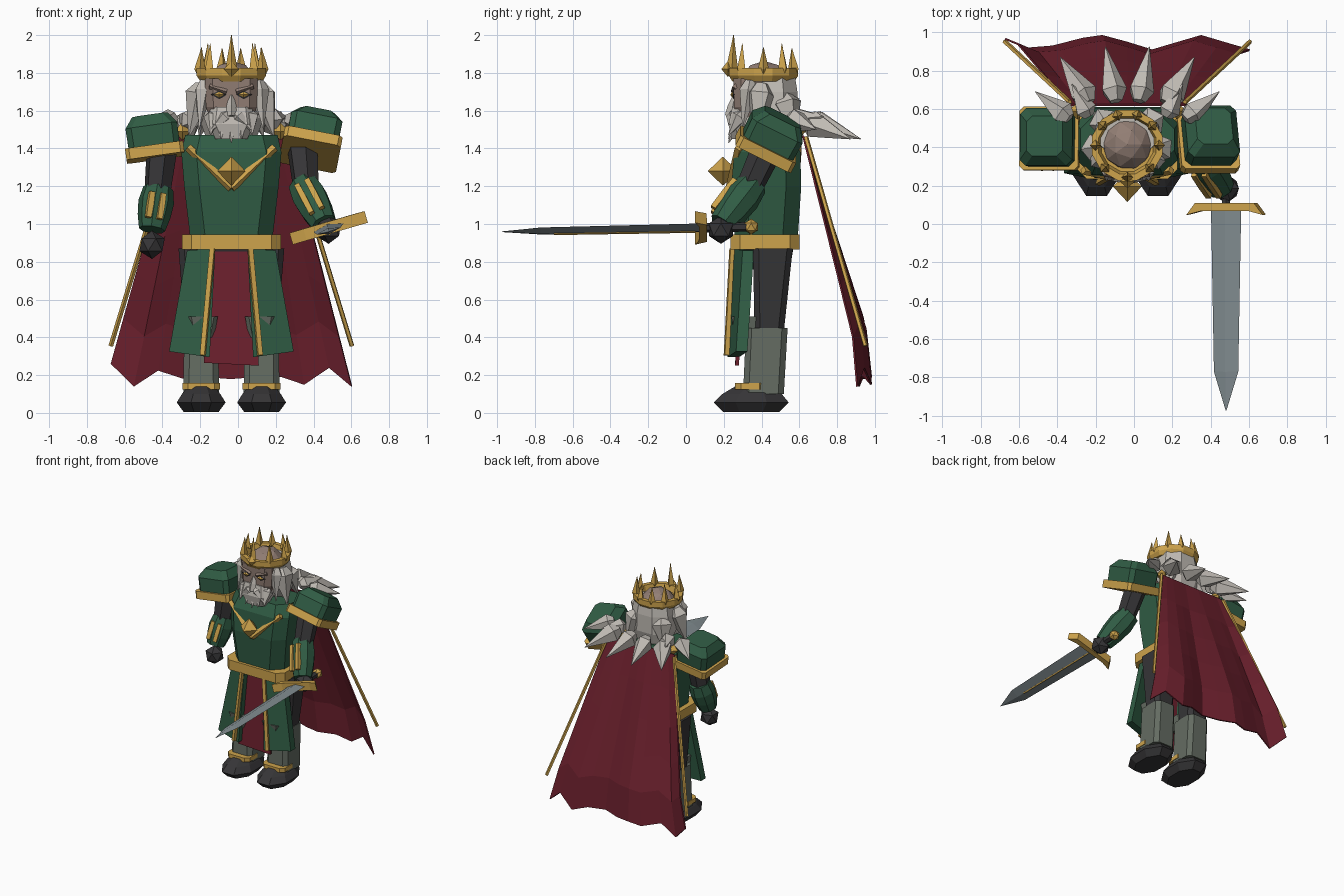
import bpy, bmesh, math
from mathutils import Vector, Matrix

if "Cube" in bpy.data.objects:
    bpy.data.objects.remove(bpy.data.objects["Cube"])

CX = -0.035  # the body's mid-line


def material(name, r, g, b):
    lin = [((c / 255 + 0.055) / 1.055) ** 2.4 for c in (r, g, b)] + [1]
    m = bpy.data.materials.new(name)
    m.use_nodes = True
    m.diffuse_color = lin
    m.node_tree.nodes["Principled BSDF"].inputs["Base Color"].default_value = lin
    return m


GREEN = material("green_armour", 48, 92, 68)
GOLD = material("gold", 205, 163, 76)
RED = material("red_cloth", 108, 32, 45)
DARK = material("dark_leather", 54, 53, 55)
GREY = material("grey_greaves", 100, 108, 98)
PALE = material("pale_hair", 192, 187, 180)
SKIN = material("skin", 146, 126, 116)
STEEL = material("steel", 130, 141, 145)


def add(name, bm, mat, mtx=None):
    if mtx:
        bm.transform(mtx)
    bmesh.ops.recalc_face_normals(bm, faces=bm.faces)
    mesh = bpy.data.meshes.new(name)
    bm.to_mesh(mesh)
    bm.free()
    mesh.materials.append(mat)
    ob = bpy.data.objects.new(name, mesh)
    ob.location.x = CX
    bpy.context.collection.objects.link(ob)
    return ob


def loft(name, rings, mat, n=8, cut=None, mtx=None):
    """Rings of (cx, cy, z, rx, ry): n-gons, or rectangles with cut corners."""
    bm = bmesh.new()
    rows = []
    for cx, cy, z, rx, ry in rings:
        if cut is None:
            pts = [(rx * math.cos(a), ry * math.sin(a)) for a in
                   (math.tau * (i + (0.5 if n != 4 else 0)) / n for i in range(n))]
        else:
            a, b = rx - cut, ry - cut
            pts = [(rx, -b), (rx, b), (a, ry), (-a, ry), (-rx, b), (-rx, -b), (-a, -ry), (a, -ry)]
        rows.append([bm.verts.new((cx + x, cy + y, z)) for x, y in pts])
    for lo, hi in zip(rows, rows[1:]):
        for i in range(len(lo)):
            j = (i + 1) % len(lo)
            bm.faces.new((lo[i], lo[j], hi[j], hi[i]))
    bm.faces.new(rows[0][::-1])
    bm.faces.new(rows[-1])
    return add(name, bm, mat, mtx)


def limb(name, p0, p1, radii, mat, n=6, flat=1.0):
    """Tapered bar from p0 to p1 through evenly spaced radii."""
    p0, p1 = Vector(p0), Vector(p1)
    d = p1 - p0
    k = len(radii) - 1
    rings = [(0, 0, d.length * i / k, r, r * flat) for i, r in enumerate(radii)]
    mtx = Matrix.Translation(p0) @ d.to_track_quat('Z', 'Y').to_matrix().to_4x4()
    return loft(name, rings, mat, n, None, mtx)


def spike(name, p0, p1, r, mat, n=5):
    """Long point with a short blunt root."""
    return limb(name, p0, p1, (r * 0.5, r, r * 0.76, r * 0.52, r * 0.27, 0.002), mat, n)


def gem(name, c, rx, ry, rz, mat):
    x, y, z = c
    e = 0.002
    return loft(name, [(x, y, z - rz, e, e), (x, y, z, rx, ry), (x, y, z + rz, e, e)], mat, 4)


def ball(name, c, r, mat, sub=1):
    bm = bmesh.new()
    bmesh.ops.create_icosphere(bm, subdivisions=sub, radius=r)
    return add(name, bm, mat, Matrix.Translation(c))


def plate(name, quad, depth, mat):
    """Four-cornered slab thickened towards the back."""
    bm = bmesh.new()
    f = bm.faces.new([bm.verts.new(p) for p in quad])
    g = bmesh.ops.extrude_face_region(bm, geom=[f])["geom"]
    bmesh.ops.translate(bm, vec=(0, depth, 0), verts=[v for v in g if isinstance(v, bmesh.types.BMVert)])
    return add(name, bm, mat)


# Torso, hips and belt
loft("torso", [(0, .425, .9, .215, .165), (0, .425, 1.2, .25, .185),
               (0, .43, 1.38, .265, .175), (0, .44, 1.47, .245, .135)], GREEN, cut=.08)
loft("hips", [(0, .44, .76, .2, .11), (0, .43, .88, .22, .14)], DARK, cut=.05)
loft("belt", [(0, .418, .865, .262, .183), (0, .418, .945, .262, .183)], GOLD, cut=.05)
gem("chest_gem", (0, .195, 1.28), .075, .08, .075, GOLD)
plate("front_cloth", [(-.13, .3, .87), (.13, .3, .87), (.145, .26, .25), (-.145, .26, .265)], .02, RED)

# Legs, hip plates, chest trim and cape fittings, on both sides
for s, side in ((1, "left_"), (-1, "right_")):
    x = s * .16
    loft(side + "boot", [(x, .345, .005, .1, .16), (x, .345, .055, .14, .215), (x, .35, .1, .11, .17),
                         (x, .37, .145, .07, .11)], DARK)
    loft(side + "ankle_band", [(x, .34, .125, .1, .08), (x, .34, .158, .1, .08)], GOLD, cut=.03)
    loft(side + "greave", [(x, .41, .1, .095, .108), (x, .428, .45, .09, .11)], GREY, cut=.03)
    loft(side + "knee_guard", [(s * .152, .33, .4, .06, .07), (s * .152, .32, .51, .08, .08)], GREY, cut=.02)
    loft(side + "thigh", [(x, .44, .43, .085, .078), (s * .17, .46, .87, .11, .105)], DARK, cut=.03)
    plate(side + "hip_plate", [(s * .085, .25, .87), (s * .235, .3, .86), (s * .33, .265, .325),
                               (s * .115, .22, .295)], .06, GREEN)
    limb(side + "hip_trim", (s * .1, .245, .87), (s * .152, .215, .305), (.018, .018), GOLD, 4)
    limb(side + "chest_trim", (s * .23, .28, 1.405), (0, .23, 1.19), (.022, .022), GOLD, 4)
    limb(side + "cape_rod", (s * .3, .635, 1.46), (s * .638, .95, .355), (.013, .013), GOLD, 5)
    gem(side + "cape_pin", (s * .26, .59, 1.49), .045, .045, .045, GOLD)
    # Fur collar points fan out behind the shoulders
    for p0, p1, r in (((.06, .64, 1.55), (.115, .925, 1.45), .07),
                      ((.2, .63, 1.55), (.35, .87, 1.45), .075),
                      ((.3, .55, 1.56), (.48, .69, 1.5), .065),
                      ((.2, .56, 1.55), (.29, .73, 1.57), .06)):
        spike(side + "fur_point", (s * p0[0], *p0[1:]), (s * p1[0], *p1[1:]), r, PALE)

# Arms: the left one reaches forward with the sword, the right one hangs
ARMS = {
    "left_": [(.375, .44, 1.42), (.385, .345, 1.2), (.49, .19, 1.0), (.515, .185, .97)],
    "right_": [(-.365, .44, 1.42), (-.39, .42, 1.17), (-.42, .36, .97), (-.42, .345, .89)],
}
for side, pts in ARMS.items():
    sh, el, wr, ha = map(Vector, pts)
    d = (wr - el).normalized()
    limb(side + "upper_arm", sh, el + d * .03, (.085, .078, .07), DARK)
    limb(side + "bracer", el - d * .02, wr, (.08, .095, .088, .07), GREEN, 8)
    ball(side + "fist", ha, .075, DARK)
    out = Vector((0, -1, 0))
    out = (out - d * out.dot(d)).normalized()
    across = d.cross(out)
    for k in (-1, 1):
        off = out * .083 + across * .03 * k
        limb(side + "bracer_stripe", el + d * .03 + off, wr - d * .04 + off, (.02, .022, .02), GOLD, 4)

# Shoulder guards, tilted with each arm
for side, loc, tx, ty in (("left_", (.42, .425, 1.40), -27, 11), ("right_", (-.405, .445, 1.385), -4, -8)):
    mtx = (Matrix.Translation(loc) @ Matrix.Rotation(math.radians(ty), 4, 'Y')
           @ Matrix.Rotation(math.radians(tx), 4, 'X'))
    loft(side + "shoulder_guard", [(0, 0, -.03, .135, .145), (0, 0, .13, .138, .15),
                                   (0, 0, .19, .095, .105)], GREEN, cut=.03, mtx=mtx)
    loft(side + "shoulder_band", [(0, 0, -.035, .155, .165), (0, 0, .025, .155, .165)], GOLD, cut=.02, mtx=mtx)

# Sword: local z runs to the tip, local x along the cross-guard
X = Vector((.96, 0, .28)).normalized()
Z = Vector((0, -1, -.02)).normalized()
Y = Z.cross(X)
SWORD = Matrix.Translation((.515, .08, .98)) @ Matrix((X, Y, Z)).transposed().to_4x4()
loft("sword_blade", [(0, 0, 0, .082, .02), (0, 0, .85, .066, .016), (0, 0, 1.053, .002, .002)],
     STEEL, 4, mtx=SWORD)
limb("sword_grip", SWORD @ Vector((0, 0, -.25)), SWORD @ Vector((0, 0, 0)), (.025, .025), DARK)
ball("sword_pommel", SWORD @ Vector((0, 0, -.265)), .042, GOLD)
low = -.02 if Y.z > 0 else .02
limb("blade_inlay", SWORD @ Vector((0, low, .03)), SWORD @ Vector((0, low * .85, .78)), (.007, .007), GOLD, 4)
bm = bmesh.new()
rows = [[bm.verts.new((x, y, z)) for x, z in ((-.207, .032), (-.16, -.03), (.16, -.03), (.207, .032),
                                              (.13, .012), (-.13, .012))] for y in (-.032, .032)]
for i in range(6):
    j = (i + 1) % 6
    bm.faces.new((rows[0][i], rows[0][j], rows[1][j], rows[1][i]))
for row in rows:
    bm.faces.new(row)
add("sword_guard", bm, GOLD, SWORD)

# Cape: pleated sheet from the shoulders to a ragged hem
HEM = [(-.635, .97, .26), (-.515, .92, .14), (-.39, .93, .225), (-.235, .97, .175), (-.13, .985, .19),
       (0, .95, .18), (.13, .91, .19), (.265, .95, .19), (.385, .985, .15), (.52, .945, .24), (.64, .91, .14)]
bm = bmesh.new()
grid = []
for r in range(6):
    t = r / 5
    grid.append([bm.verts.new((hx * (.47 + .53 * t), .625 + (hy - .625) * min(1, t * 1.15),
                               1.47 + (hz - 1.47) * t)) for hx, hy, hz in HEM])
for a, b in zip(grid, grid[1:]):
    for i in range(len(HEM) - 1):
        bm.faces.new((a[i], a[i + 1], b[i + 1], b[i]))
cape = add("cape", bm, RED)
cape.modifiers.new("thickness", 'SOLIDIFY').thickness = .01

# Head and hair
ball("skull", (0, .415, 1.72), .143, SKIN, 2)
loft("face", [(0, .37, 1.52, .1, .09), (0, .37, 1.62, .135, .115), (0, .375, 1.77, .14, .125)], SKIN, cut=.04)
loft("back_hair", [(0, .49, 1.47, .15, .08), (0, .47, 1.56, .185, .13),
                   (0, .465, 1.7, .175, .135), (0, .46, 1.79, .155, .125)], PALE)
loft("beard", [(0, .3, 1.45, .085, .06), (0, .31, 1.53, .12, .085), (0, .32, 1.62, .11, .075)], PALE, cut=.035)
limb("nose", (0, .26, 1.68), (0, .235, 1.57), (.012, .026, .03), PALE, 4)
for x, z in ((0, 1.43), (.05, 1.45), (-.05, 1.45), (.1, 1.47), (-.1, 1.47)):
    spike("beard_lock", (x, .3, 1.59), (x * 1.1, .225, z), .045, PALE)
for s, side in ((1, "left_"), (-1, "right_")):
    spike(side + "moustache", (s * .015, .25, 1.59), (s * .115, .235, 1.49), .035, PALE)
    spike(side + "temple_lock", (s * .145, .34, 1.76), (s * .17, .3, 1.5), .05, PALE)
    spike(side + "side_lock", (s * .15, .4, 1.74), (s * .225, .37, 1.46), .08, PALE)
    spike(side + "nape_lock", (s * .11, .52, 1.68), (s * .17, .58, 1.46), .08, PALE)
    limb(side + "brow", (s * .025, .25, 1.7), (s * .115, .262, 1.73), (.013, .016), SKIN, 4)
    gem(side + "eye_socket", (s * .065, .254, 1.685), .045, .012, .024, DARK)
    gem(side + "eye", (s * .065, .246, 1.685), .028, .012, .014, GOLD)

# Crown
CY = .41
loft("crown_band", [(0, CY, z, r, r) for z, r in
                    ((1.755, .17), (1.785, .19), (1.825, .19), (1.825, .155), (1.775, .14))], GOLD, 12)
gem("crown_gem", (0, .222, 1.82), .04, .035, .04, GOLD)
for ang, top in ((0, 2.0), (45, 1.955), (90, 1.935), (128, 1.955), (162, 1.93)):
    for s in ((1,) if ang == 0 else (1, -1)):
        a = math.radians(ang * s)
        px, py = math.sin(a), -math.cos(a)
        spike("crown_point", (px * .168, CY + py * .168, 1.79), (px * .158, CY + py * .158, top), .03, GOLD, 4)
